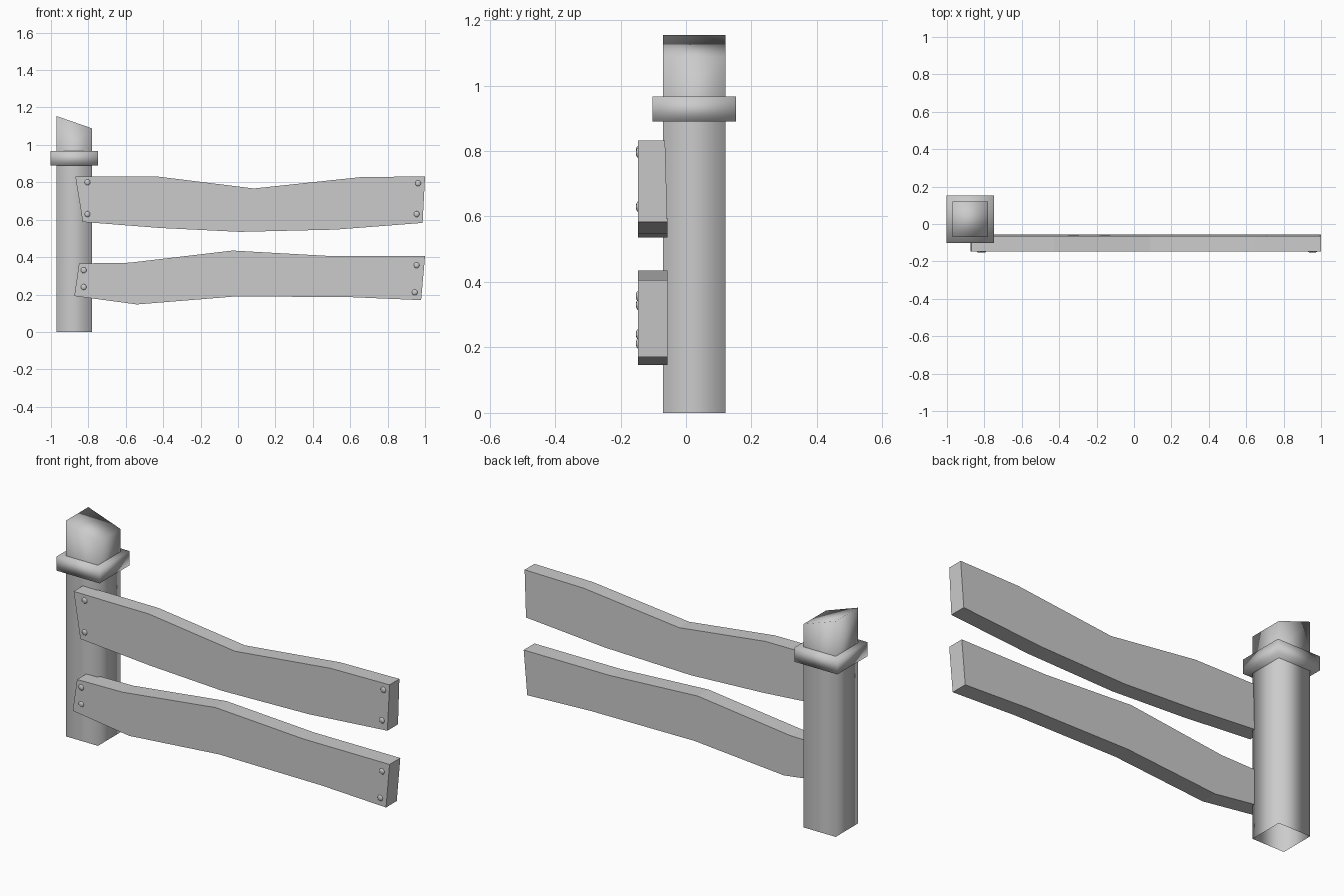
import bpy, bmesh
from mathutils import Matrix

if "Cube" in bpy.data.objects:
    bpy.data.objects.remove(bpy.data.objects["Cube"])


def finish(name, bm, smooth=False):
    bmesh.ops.recalc_face_normals(bm, faces=bm.faces[:])
    me = bpy.data.meshes.new(name)
    bm.to_mesh(me)
    bm.free()
    for p in me.polygons:
        p.use_smooth = smooth
    ob = bpy.data.objects.new(name, me)
    bpy.context.collection.objects.link(ob)
    return ob


CX, CY = -0.875, 0.025
CORNERS = [(-1, -1), (1, -1), (1, 1), (-1, 1)]

# Square post: open at the bottom, slanted cap, softly shaded
bm = bmesh.new()
H = 0.095
rings = []
for z, slope in ((0, 0), (0.93, 0), (1.121, -0.033)):
    rings.append([bm.verts.new((CX + sx * H, CY + sy * H, z + slope * sx))
                  for sx, sy in CORNERS])
for a, b in zip(rings, rings[1:]):
    for i in range(4):
        j = (i + 1) % 4
        bm.faces.new((a[i], a[j], b[j], b[i]))
bm.faces.new(rings[-1])
finish("post", bm, smooth=True)

# Collar around the post
bm = bmesh.new()
bmesh.ops.create_cube(bm, size=1, matrix=Matrix.Translation((CX, CY, 0.928))
                      @ Matrix.Diagonal((0.254, 0.254, 0.076, 1)))
finish("post_collar", bm, smooth=True)


# Warped plank: matching top and bottom outlines given thickness in y
def plank(name, top, bottom, back_top, back_bottom, front=-0.147):
    bm = bmesh.new()
    secs = []
    for (xt, zt), (xb, zb) in zip(top, bottom):
        secs.append([bm.verts.new(c) for c in (
            (xb, front, zb), (xt, front, zt),
            (xt, back_top, zt), (xb, back_bottom, zb))])
    for a, b in zip(secs, secs[1:]):
        for i in range(4):
            j = (i + 1) % 4
            bm.faces.new((a[i], a[j], b[j], b[i]))
    bm.faces.new(secs[0])
    bm.faces.new(secs[-1])
    finish(name, bm)


plank("upper_rail",
      [(-0.87, 0.832), (-0.425, 0.83), (0.085, 0.767), (0.65, 0.827), (1.0, 0.832)],
      [(-0.83, 0.588), (-0.42, 0.556), (0.01, 0.535), (0.52, 0.547), (0.987, 0.583)],
      -0.064, -0.057)
plank("lower_rail",
      [(-0.85, 0.366), (-0.58, 0.37), (-0.03, 0.435), (0.49, 0.406), (1.0, 0.406)],
      [(-0.875, 0.192), (-0.54, 0.147), (-0.01, 0.19), (0.6, 0.186), (0.979, 0.17)],
      -0.056, -0.056)

# Domed nail heads on the front of the rails
nails = {
    "upper_nail": [(-0.805, 0.80), (-0.805, 0.63), (0.963, 0.795), (0.955, 0.63)],
    "lower_nail": [(-0.825, 0.33), (-0.825, 0.24), (0.955, 0.357), (0.945, 0.212)],
}
for name, spots in nails.items():
    for k, (x, z) in enumerate(spots):
        bm = bmesh.new()
        bmesh.ops.create_uvsphere(bm, u_segments=10, v_segments=6, radius=1,
                                  matrix=Matrix.Translation((x, -0.146, z))
                                  @ Matrix.Diagonal((0.016, 0.007, 0.016, 1)))
        finish(f"{name}_{k + 1}", bm, smooth=True)
